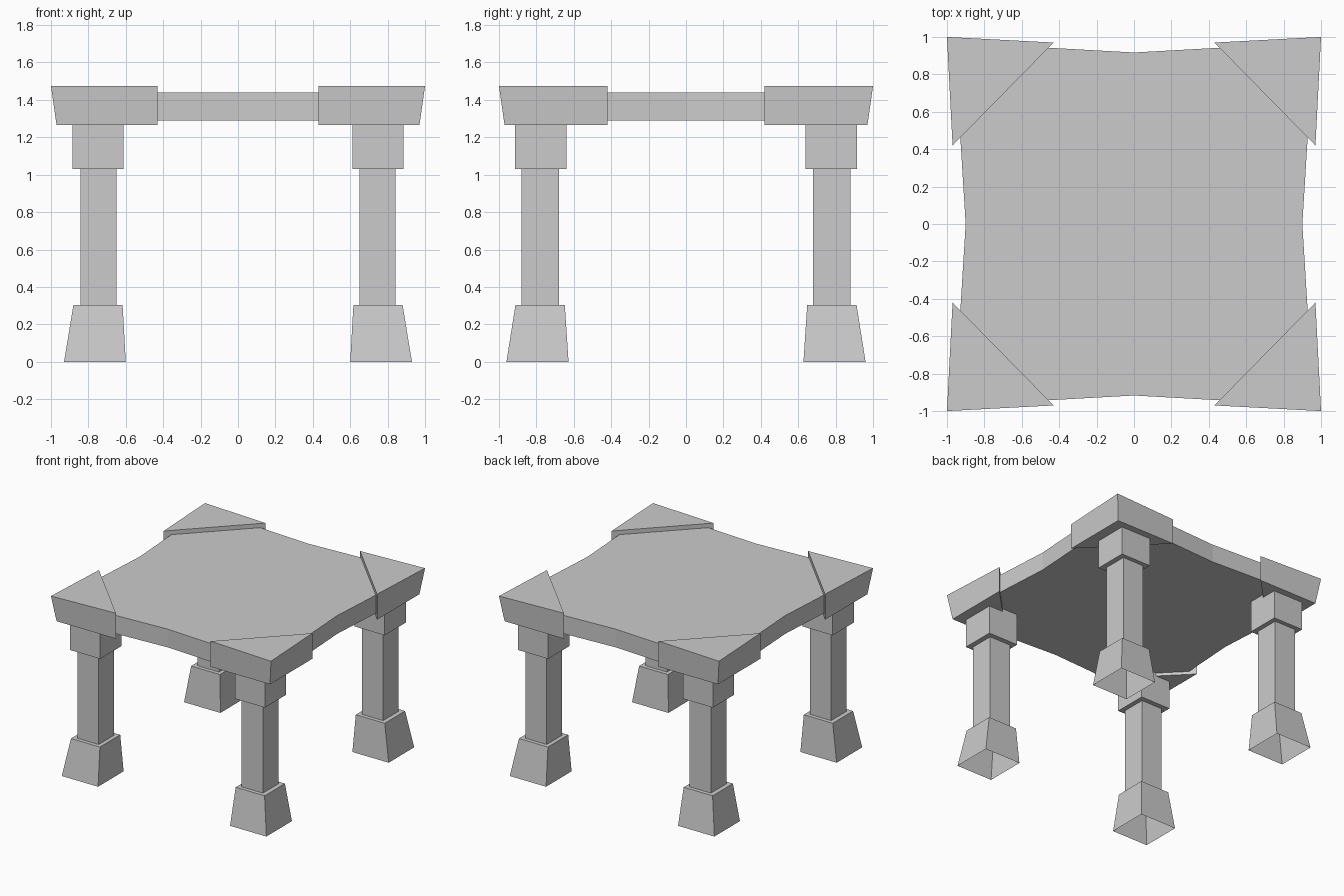
import bpy, bmesh

if "Cube" in bpy.data.objects:
    bpy.data.objects.remove(bpy.data.objects["Cube"])


def loft(name, rings, cap_bottom=True):
    """Join stacked rings of points into one flat-faced mesh."""
    bm = bmesh.new()
    loops = [[bm.verts.new(p) for p in ring] for ring in rings]
    for low, high in zip(loops, loops[1:]):
        n = len(low)
        for i in range(n):
            j = (i + 1) % n
            bm.faces.new((low[i], low[j], high[j], high[i]))
    bm.faces.new(loops[-1])
    if cap_bottom:
        bm.faces.new(loops[0][::-1])
    bmesh.ops.recalc_face_normals(bm, faces=bm.faces)
    mesh = bpy.data.meshes.new(name)
    bm.to_mesh(mesh)
    bm.free()
    obj = bpy.data.objects.new(name, mesh)
    bpy.context.collection.objects.link(obj)
    return obj


# Table slab with edges that dip inwards at the middle
outline = [(-0.96, -0.97), (0, -0.917), (0.96, -0.97), (0.9, 0),
           (0.96, 0.97), (0, 0.917), (-0.96, 0.97), (-0.9, 0)]
loft("table_top", [[(x, y, z) for x, y in outline] for z in (1.29, 1.44)])

# Leg profile: x min, x max, y min, y max, z
leg_profile = [
    (0.60, 0.93, 0.628, 0.96, 0.0),      # flared foot, open underneath
    (0.617, 0.88, 0.648, 0.912, 0.303),
    (0.65, 0.843, 0.68, 0.88, 0.303),    # shaft
    (0.65, 0.843, 0.68, 0.88, 1.03),
    (0.612, 0.885, 0.64, 0.915, 1.03),   # capital
    (0.612, 0.885, 0.64, 0.915, 1.29),
]

# Triangular corner plate, outer corner leaning in towards the bottom
corner_bottom = [(0.97, 0.97, 1.265), (0.43, 0.97, 1.265), (0.97, 0.42, 1.265)]
corner_top = [(1, 1, 1.475), (0.43, 0.97, 1.475), (0.97, 0.42, 1.475)]

for side, sx in (("left", -1), ("right", 1)):
    for end, sy in (("front", -1), ("back", 1)):
        rings = [[(sx * x, sy * y, z)
                  for x, y in ((a, c), (b, c), (b, d), (a, d))]
                 for a, b, c, d, z in leg_profile]
        loft(f"{end}_{side}_leg", rings, cap_bottom=False)
        loft(f"{end}_{side}_corner_plate",
             [[(sx * x, sy * y, z) for x, y, z in ring]
              for ring in (corner_bottom, corner_top)])
